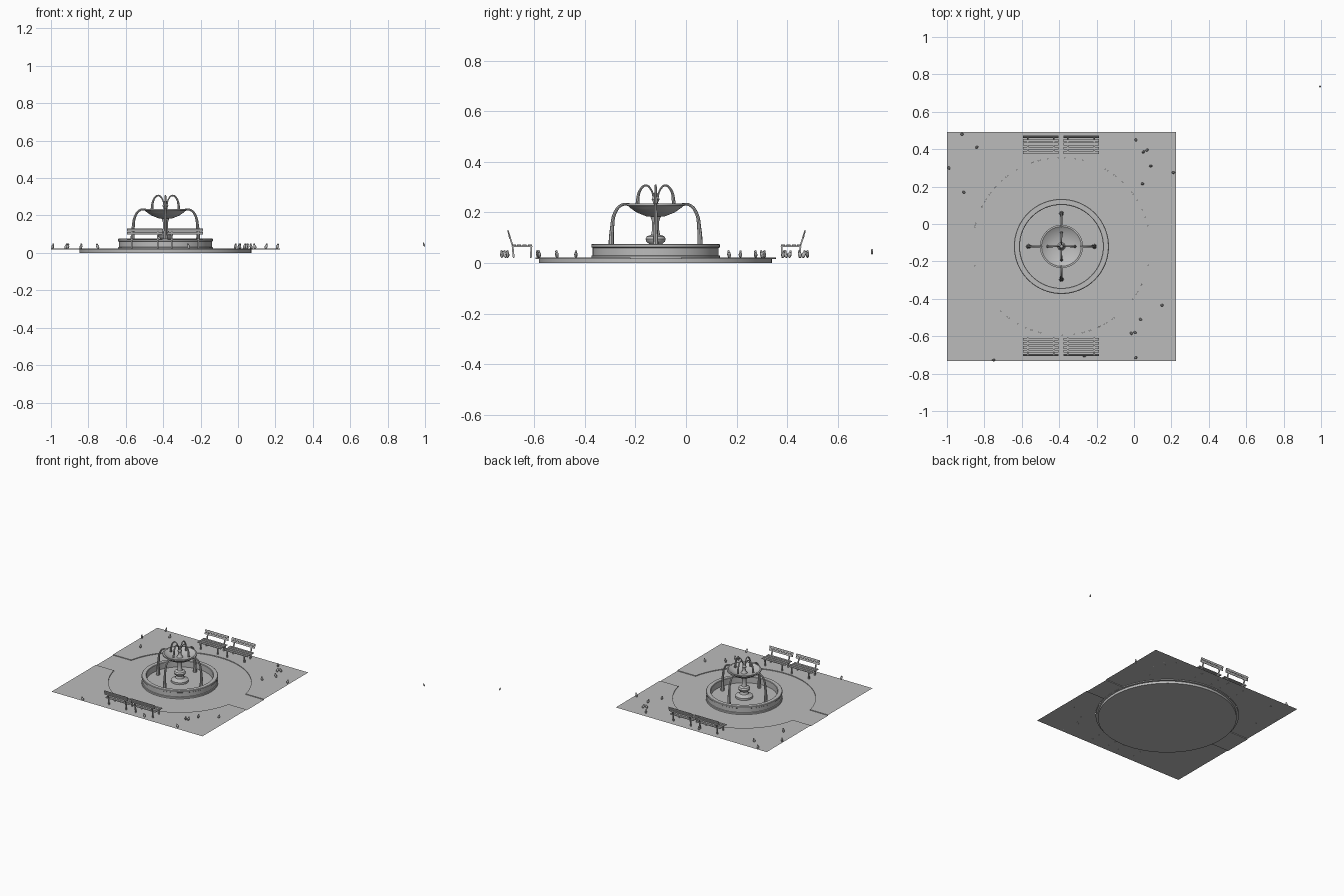
import bpy, bmesh, math, random
from mathutils import Vector, Matrix

cube = bpy.data.objects.get("Cube")
if cube:
    bpy.data.objects.remove(cube)

random.seed(4)
CX, CY = -0.388, -0.12          # fountain centre
X0, X1, Y0, Y1 = -1.0, 0.225, -0.733, 0.493   # plaza edges
LAWN, PATH = 0.023, 0.018

stone = bpy.data.materials.new("stone_grey")
stone.use_nodes = True
GREY = (0.5, 0.5, 0.5, 1)
stone.diffuse_color = GREY
stone.node_tree.nodes["Principled BSDF"].inputs["Base Color"].default_value = GREY


def finish(name, bm, smooth=True):
    mesh = bpy.data.meshes.new(name)
    bm.to_mesh(mesh)
    bm.free()
    mesh.materials.append(stone)
    ob = bpy.data.objects.new(name, mesh)
    bpy.context.collection.objects.link(ob)
    if smooth:
        shade(ob)
    return ob


def shade(ob):
    bpy.ops.object.select_all(action="DESELECT")
    ob.select_set(True)
    bpy.context.view_layer.objects.active = ob
    bpy.ops.object.shade_smooth_by_angle(angle=math.radians(35))


def lathe(name, profile, steps=48):
    bm = bmesh.new()
    vs = [bm.verts.new((CX + r, CY, z)) for r, z in profile]
    edges = [bm.edges.new(p) for p in zip(vs, vs[1:])]
    bmesh.ops.spin(bm, geom=vs + edges, cent=(CX, CY, 0), axis=(0, 0, 1),
                   angle=math.tau, steps=steps)
    bmesh.ops.remove_doubles(bm, verts=bm.verts, dist=1e-5)
    bmesh.ops.recalc_face_normals(bm, faces=bm.faces)
    return finish(name, bm)


def box(bm, centre, size, tilt=0):
    m = (Matrix.Translation(centre) @ Matrix.Rotation(tilt, 4, "X")
         @ Matrix.Diagonal((*size, 1)))
    bmesh.ops.create_cube(bm, size=1, matrix=m)


def tube(name, points, radius, widths):
    cu = bpy.data.curves.new(name, "CURVE")
    cu.dimensions = "3D"
    cu.bevel_depth, cu.bevel_resolution, cu.resolution_u = radius, 2, 6
    cu.use_fill_caps = True
    sp = cu.splines.new("BEZIER")
    sp.bezier_points.add(len(points) - 1)
    for bp, p, w in zip(sp.bezier_points, points, widths):
        bp.co, bp.radius = p, w
        bp.handle_left_type = bp.handle_right_type = "AUTO"
    cu.materials.append(stone)
    ob = bpy.data.objects.new(name, cu)
    bpy.context.collection.objects.link(ob)
    bpy.ops.object.select_all(action="DESELECT")
    ob.select_set(True)
    bpy.context.view_layer.objects.active = ob
    bpy.ops.object.convert(target="MESH")
    shade(bpy.context.object)


# Two lawn halves around the sunken path and round plaza
RING, HALF = 0.475, 0.1
a0 = math.asin(HALF / RING)
for name, side, edge in (("lawn_back", 1, Y1), ("lawn_front", -1, Y0)):
    bm = bmesh.new()
    pts = [(X1, edge), (X1, CY + side * HALF)]
    for i in range(33):
        a = a0 + (math.pi - 2 * a0) * i / 32
        pts.append((CX + RING * math.cos(a), CY + side * RING * math.sin(a)))
    pts += [(X0, CY + side * HALF), (X0, edge)]
    vs = [bm.verts.new((x, y, LAWN)) for x, y in pts]
    low = [bm.verts.new((x, y, PATH)) for x, y in pts[1:-1]]
    face = bm.faces.new(vs)
    for i in range(len(low) - 1):
        bm.faces.new((vs[i + 1], vs[i + 2], low[i + 1], low[i]))
    face.normal_update()
    if face.normal.z < 0:
        bmesh.ops.reverse_faces(bm, faces=[face])
    finish(name, bm, False)

bm = bmesh.new()
for x in (X0, X1):
    e = CX + math.copysign(0.44, x - CX)
    f = bm.faces.new([bm.verts.new((px, CY + py, PATH)) for px, py in
                      ((min(x, e), -HALF), (max(x, e), -HALF),
                       (max(x, e), HALF), (min(x, e), HALF))])
finish("paths", bm, False)

# Round plaza base
lathe("round_plaza", [(0, 0), (0.46, 0), (0.46, PATH - 0.001),
                      (RING, PATH - 0.001), (RING, PATH), (0, PATH)], 64)

# Fountain
lathe("basin", [(0.254, PATH), (0.254, 0.029), (0.249, 0.031), (0.249, 0.06),
                (0.254, 0.063), (0.254, 0.073), (0.251, 0.076), (0.225, 0.076),
                (0.222, 0.073), (0.222, 0.03), (0, 0.03)], 64)
lathe("pedestal", [(0, 0.03), (0.058, 0.03), (0.058, 0.044), (0.045, 0.048),
                   (0.03, 0.058), (0.025, 0.075), (0.037, 0.085), (0.04, 0.096),
                   (0.034, 0.106), (0.018, 0.112), (0.014, 0.13), (0.014, 0.165),
                   (0.022, 0.188)], 32)
lathe("upper_bowl", [(0, 0.182), (0.035, 0.184), (0.075, 0.2), (0.102, 0.219),
                     (0.108, 0.225), (0.115, 0.227), (0.115, 0.235), (0.106, 0.236),
                     (0.09, 0.225), (0.05, 0.21), (0, 0.207)])
lathe("spout", [(0.022, 0.207), (0.012, 0.222), (0.01, 0.24), (0.016, 0.252),
                (0.009, 0.264), (0.009, 0.275), (0, 0.282)], 24)

# Four small and four large water arcs
small = [(0.008, 0.255), (0.018, 0.29), (0.038, 0.307), (0.06, 0.29), (0.073, 0.228)]
large = [(0.103, 0.233), (0.135, 0.229), (0.16, 0.2), (0.172, 0.14), (0.176, 0.03)]
for i in range(4):
    a = i * math.pi / 2
    for name, path, r, w in (("small_jet", small, 0.0045, (0.6, 0.8, 0.9, 1.1, 1.7)),
                             ("large_jet", large, 0.008, (0.6, 0.7, 0.8, 1, 1.6))):
        tube(f"{name}_{i + 1}", [(CX + math.cos(a) * d, CY + math.sin(a) * d, z)
                                 for d, z in path], r, w)


# Benches, each with its back towards the plaza edge
def bench(name, x, y, side):
    bm = bmesh.new()
    for d in (0.008, 0.03, 0.052, 0.072):
        box(bm, (0, d, 0.071), (0.19, 0.015, 0.005))
    for d, z in ((0.09, 0.105), (0.094, 0.122)):
        box(bm, (0, d, z), (0.19, 0.005, 0.014), -0.25)
    for s in (-1, 1):
        px = s * 0.07
        box(bm, (px, 0.04, 0.066), (0.008, 0.076, 0.006))
        box(bm, (px, 0.004, 0.044), (0.008, 0.007, 0.046), 0.05)
        box(bm, (px, 0.075, 0.044), (0.008, 0.007, 0.046), -0.1)
        box(bm, (px, 0.086, 0.097), (0.008, 0.006, 0.068), -0.3)
    ob = finish(name, bm, False)
    ob.location = (x, y, 0)
    ob.rotation_euler.z = 0 if side > 0 else math.pi


for label, y, side in (("back", 0.375, 1), ("front", -0.608, -1)):
    bench(f"{label}_bench_right", -0.499, y, side)
    bench(f"{label}_bench_left", -0.283, y, side)


# Small birds on the plaza and one flying away from it
def bird(name, x, y, z, size=1.0):
    bm = bmesh.new()
    turn = Matrix.Translation((x, y, z)) @ Matrix.Rotation(random.uniform(0, 6), 4, "Z")
    for pos, lean, dims in (((0, 0, 0), 0.3, (0.007, 0.008, 0.013)),
                            ((0, -0.004, 0.013), 0, (0.005, 0.005, 0.005))):
        m = (turn @ Matrix.Translation(Vector(pos) * size)
             @ Matrix.Rotation(lean, 4, "X")
             @ Matrix.Diagonal((*(Vector(dims) * size), 1)))
        bmesh.ops.create_uvsphere(bm, u_segments=10, v_segments=6, radius=1, matrix=m)
    finish(name, bm)


spots = [(-0.92, 0.48), (-0.99, 0.30), (-0.84, 0.41), (-0.91, 0.17), (0.01, 0.45),
         (0.05, 0.385), (0.07, 0.395), (0.09, 0.31), (0.045, 0.215), (0.21, 0.275),
         (-0.43, 0.465), (0.15, -0.435), (0.035, -0.51), (-0.015, -0.585),
         (0.005, -0.58), (0.01, -0.715), (-0.265, -0.705), (-0.75, -0.728)]
for i, (x, y) in enumerate(spots):
    bird(f"bird_{i + 1}", x, y, 0.033)
bird("flying_bird", 0.995, 0.735, 0.043, 0.7)
